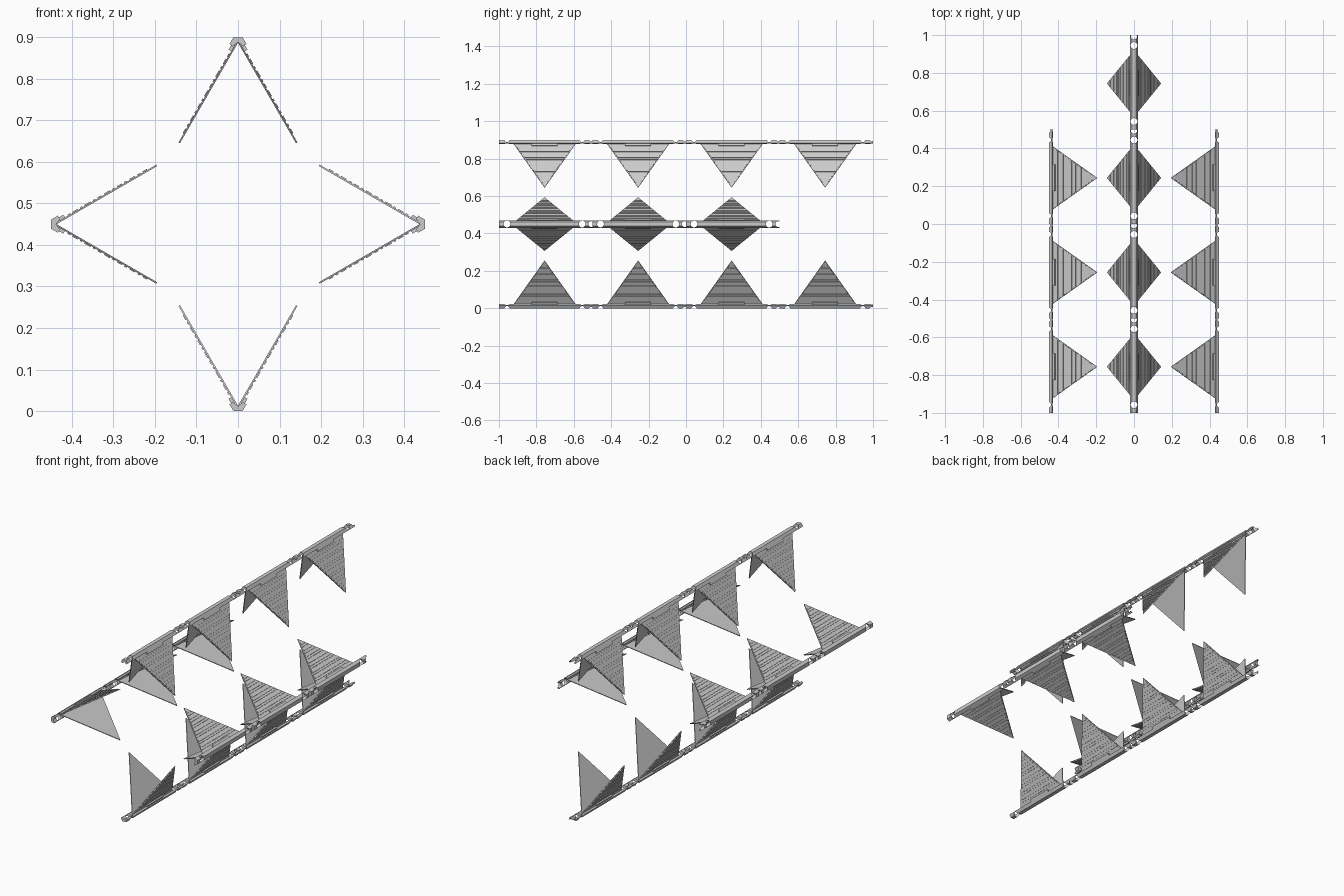
import bpy, bmesh, math
from mathutils import Matrix

if "Cube" in bpy.data.objects:
    bpy.data.objects.remove(bpy.data.objects["Cube"])

PITCH = 0.5        # length of one rail module
R = 0.45           # distance of rail tops from the central axis
REACH = 0.284      # slope length of a triangular panel
HALF = 0.175       # half width of a panel at its root
CENTRE = -0.006    # panel centre inside a module


def prism(bm, a, b):
    """Solid between two matching loops of points."""
    va, vb = [bm.verts.new(p) for p in a], [bm.verts.new(p) for p in b]
    n = len(va)
    bm.faces.new(va)
    bm.faces.new(vb[::-1])
    for i in range(n):
        bm.faces.new((va[i], vb[i], vb[(i + 1) % n], va[(i + 1) % n]))


def finish(bm, name):
    bmesh.ops.remove_doubles(bm, verts=bm.verts, dist=1e-6)
    bmesh.ops.recalc_face_normals(bm, faces=bm.faces)
    me = bpy.data.meshes.new(name)
    bm.to_mesh(me)
    bm.free()
    return me


def add(name, me):
    ob = bpy.data.objects.new(name, me)
    bpy.context.collection.objects.link(ob)
    return ob


# rail: angled cap profile with through holes and a notched joint
def rail_mesh():
    prof = [(-.011, R), (.011, R), (.0205, .434), (.0125, .4285),
            (0, .438), (-.0125, .4285), (-.0205, .434)]
    bm = bmesh.new()
    prism(bm, [(x, -PITCH / 2, z) for x, z in prof],
          [(x, PITCH / 2, z) for x, z in prof])
    rail = add("rail_blank", finish(bm, "rail_blank"))
    bm = bmesh.new()
    for y, r in ((-.207, .018), (.195, .018), (.243, .0155)):
        bmesh.ops.create_cone(bm, cap_ends=True, segments=24, radius1=r, radius2=r,
                              depth=.2, matrix=Matrix.Translation((0, y, .44)))
    cutter = add("hole_cutter", finish(bm, "hole_cutter"))
    cutter.hide_render = True
    mod = rail.modifiers.new("holes", "BOOLEAN")
    mod.operation = "DIFFERENCE"
    mod.solver = "EXACT"
    mod.object = cutter
    deps = bpy.context.evaluated_depsgraph_get()
    me = bpy.data.meshes.new_from_object(rail.evaluated_get(deps))
    bpy.data.objects.remove(rail)
    bpy.data.objects.remove(cutter)
    return me


# panels: a mirrored pair of sloping triangles with raised outer ribs
def panel_mesh():
    bm = bmesh.new()

    def slab(side, s0, s1, t0, t1, w0, w1):
        def pt(s, t, y):
            return (side * (.5 * s + .866 * t), CENTRE + y, .442 - .866 * s + .5 * t)
        prism(bm, [pt(s0, t0, -w0), pt(s0, t0, w0), pt(s1, t0, w1), pt(s1, t0, -w1)],
              [pt(s0, t1, -w0), pt(s0, t1, w0), pt(s1, t1, w1), pt(s1, t1, -w1)])

    def width(s):
        return HALF * (1 - s / REACH)

    ribs = [(.038, .008), (.052, .014), (.073, .006), (.085, .017), (.109, .006),
            (.122, .010), (.140, .016), (.163, .006), (.176, .013), (.196, .007),
            (.211, .014), (.233, .007), (.247, .012)]
    for side in (-1, 1):
        slab(side, 0, REACH, -.0025, .0015, HALF, .0005)
        for s, w in ribs:
            slab(side, s, s + w, .001, .0042, width(s) - .004, width(s + w) - .004)
        # short clamping pad beside the rail
        slab(side, .012, .03, .001, .009, .07, .07)
    return finish(bm, "ribbed_panels")


rail, panels = rail_mesh(), panel_mesh()

# four rails around the axis; the side rails are one module shorter
for name, turn, count in (("top", 0, 4), ("right", 90, 3), ("bottom", 180, 4), ("left", 270, 3)):
    for i in range(count):
        pos = Matrix.Translation((0, -.75 + PITCH * i, R))
        mat = pos @ Matrix.Rotation(math.radians(turn), 4, "Y")
        add(f"{name}_rail_{i + 1}", rail).matrix_world = mat
        add(f"{name}_panels_{i + 1}", panels).matrix_world = mat
